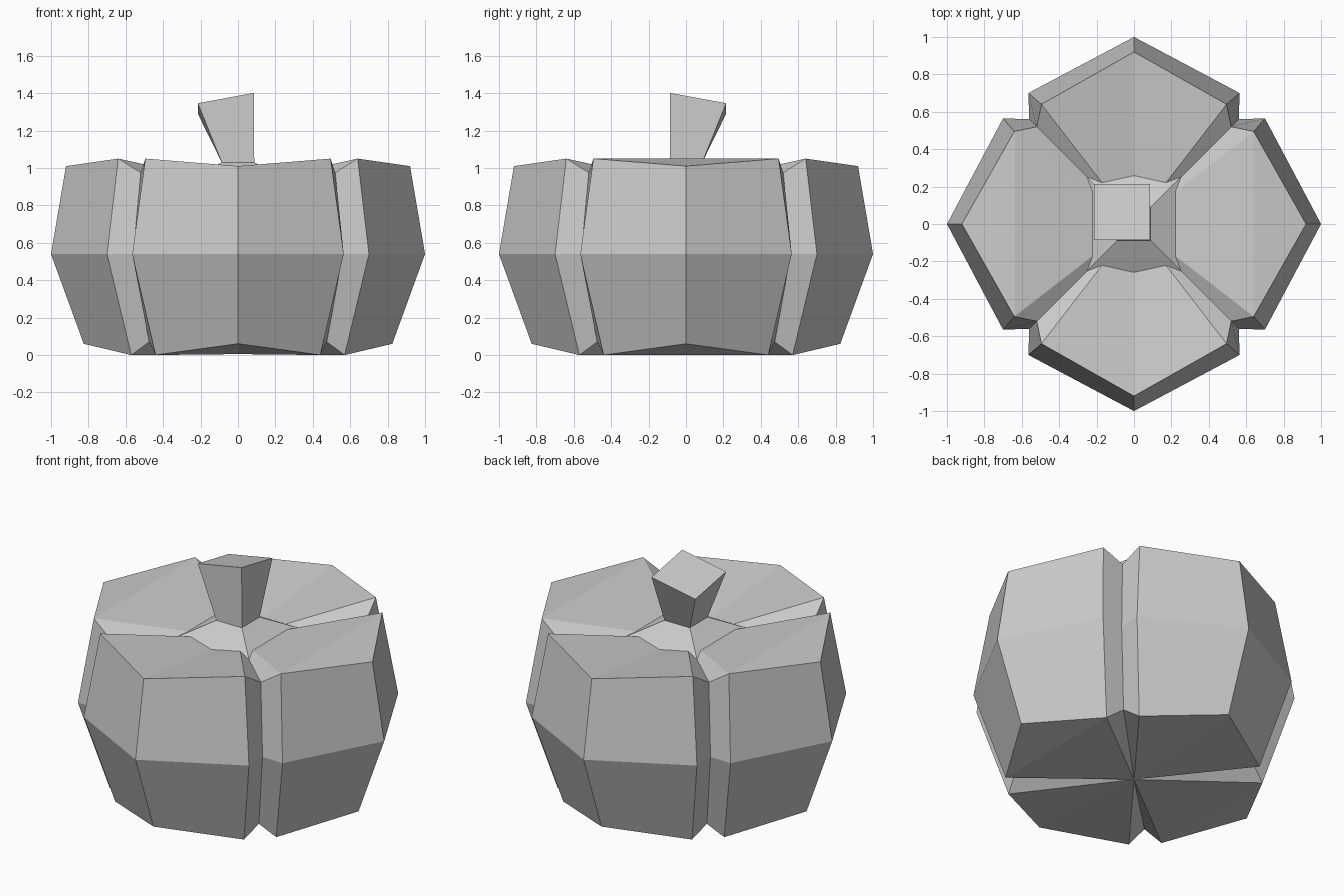
import bpy, bmesh
from math import pi
from mathutils import Matrix, Vector

cube = bpy.data.objects.get("Cube")
if cube:
    bpy.data.objects.remove(cube, do_unlink=True)

grey = bpy.data.materials.new("plain_grey")
grey.use_nodes = True
colour = (0.6, 0.6, 0.6, 1)
grey.diffuse_color = colour
grey.node_tree.nodes["Principled BSDF"].inputs["Base Color"].default_value = colour


def finish(name, bm):
    bmesh.ops.recalc_face_normals(bm, faces=bm.faces)
    mesh = bpy.data.meshes.new(name)
    bm.to_mesh(mesh)
    bm.free()
    mesh.materials.append(grey)
    bpy.context.collection.objects.link(bpy.data.objects.new(name, mesh))


def bridge(bm, low, high):
    n = len(low)
    for i in range(n):
        j = (i + 1) % n
        bm.faces.new((low[i], low[j], high[j], high[i]))


def lobed_ring(bm, ridge, side, groove):
    """Four lobes; each has a ridge, two side corners and a groove."""
    sx, sy, sz = side
    gx, gz = groove
    quarter = [(0, -ridge[0], ridge[1]), (sx, -sy, sz), (gx, -gx, gz), (sy, -sx, sz)]
    return [bm.verts.new(Matrix.Rotation(k * pi / 2, 3, "Z") @ Vector(p))
            for k in range(4) for p in quarter]


def cap(bm, ring, z):
    """Close a ring to a central point; side lobes get a flat inner triangle."""
    mid = bm.verts.new((0, 0, z))
    for k in range(4):
        i = 4 * k
        before, ridge, side, groove, after = (ring[(i + d) % 16] for d in (-1, 0, 1, 2, 3))
        bm.faces.new((side, groove, mid))
        bm.faces.new((groove, after, mid))
        if k % 2 == 0:
            bm.faces.new((before, ridge, mid))
            bm.faces.new((ridge, side, mid))
        else:
            bm.faces.new((before, ridge, side))
            bm.faces.new((before, side, mid))


# Lobed body
bm = bmesh.new()
base = lobed_ring(bm, (0.825, 0.06), (0.44, 0.57, 0), (0.475, 0.07))
belly = lobed_ring(bm, (1, 0.54), (0.565, 0.7, 0.54), (0.56, 0.54))
top = lobed_ring(bm, (0.92, 1.01), (0.495, 0.64, 1.05), (0.52, 0.975))
bridge(bm, base, belly)
bridge(bm, belly, top)
cap(bm, base, 0.005)
cap(bm, top, 0.91)
finish("lobed_body", bm)


# Stem with a flared foot and a slanted, leaning top
def square(bm, x0, x1, y0, y1, height):
    return [bm.verts.new((x, y, height(x, y)))
            for x, y in ((x0, y0), (x1, y0), (x1, y1), (x0, y1))]


bm = bmesh.new()
foot = square(bm, -0.3, 0.3, -0.3, 0.3, lambda x, y: 0.916)
neck = square(bm, -0.087, 0.087, -0.087, 0.087, lambda x, y: 1.03)
tip = square(bm, -0.215, 0.085, -0.085, 0.215, lambda x, y: 1.37 + 0.185 * (x - y))
bridge(bm, foot, neck)
bridge(bm, neck, tip)
bm.faces.new(tip)
bm.faces.new(foot[::-1])
finish("stem", bm)
